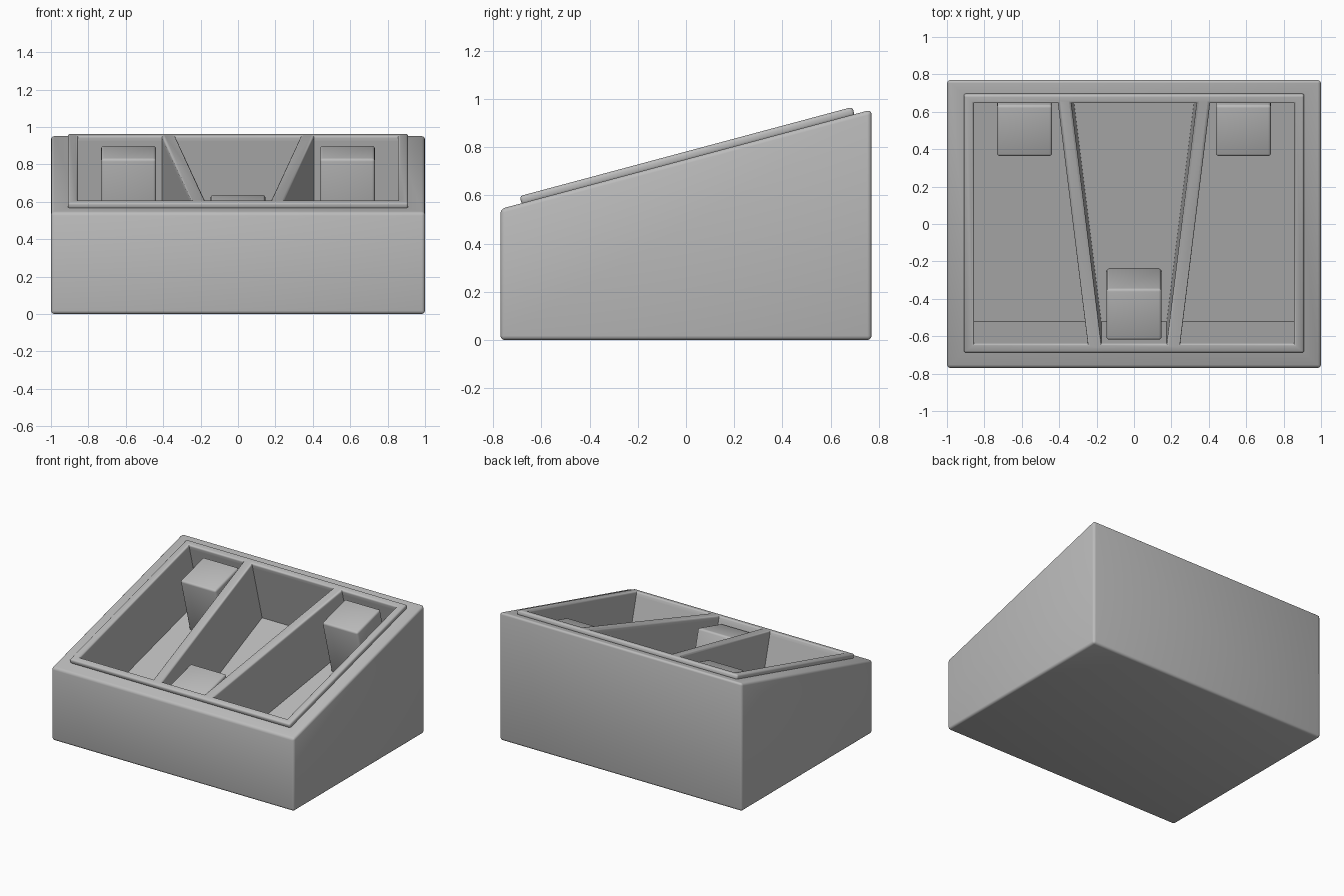
import bpy, bmesh, math
from mathutils import Matrix, Vector

if "Cube" in bpy.data.objects:
    bpy.data.objects.remove(bpy.data.objects["Cube"], do_unlink=True)

grey = bpy.data.materials.new("plain grey")
grey.use_nodes = True
COLOUR = (0.5, 0.5, 0.5, 1)
grey.diffuse_color = COLOUR
grey.node_tree.nodes["Principled BSDF"].inputs["Base Color"].default_value = COLOUR

SLOPE = math.radians(15)
DEPTH = 0.465
# Frame of the tilted tray: its top lies on local z = 0
TILT = Matrix.Translation((0, 0, 0.782)) @ Matrix.Rotation(SLOPE, 4, 'X')


def make_object(name, bm, matrix=None):
    bmesh.ops.recalc_face_normals(bm, faces=bm.faces)
    if matrix:
        bm.transform(matrix)
    mesh = bpy.data.meshes.new(name)
    bm.to_mesh(mesh)
    bm.free()
    mesh.materials.append(grey)
    obj = bpy.data.objects.new(name, mesh)
    bpy.context.collection.objects.link(obj)
    return obj


def round_edges(bm, radius):
    bmesh.ops.bevel(bm, geom=bm.edges[:], offset=radius, segments=3,
                    profile=0.5, affect='EDGES')


def loft(layers):
    """Closed solid through matching loops of points."""
    bm = bmesh.new()
    rings = [[bm.verts.new(p) for p in layer] for layer in layers]
    count = len(rings[0])
    for low, high in zip(rings, rings[1:]):
        for i in range(count):
            j = (i + 1) % count
            bm.faces.new((low[i], low[j], high[j], high[i]))
    bm.faces.new(rings[0])
    bm.faces.new(rings[-1])
    return bm


def block(name, x, y, z, radius):
    bm = loft([[(x[0], y[0], h), (x[1], y[0], h), (x[1], y[1], h), (x[0], y[1], h)]
               for h in z])
    round_edges(bm, radius)
    return make_object(name, bm, TILT)


def pocket(name, front, back):
    """Compartment cutter with a rounded, flared mouth."""
    y = 0.665
    flare = 0.013
    layers = []
    for grow, h in ((0, -DEPTH), (0, -flare), (0.13, -0.5 * flare),
                    (0.5, -0.13 * flare), (1, 0), (1, 0.1)):
        g = grow * flare
        layers.append([(front[0] - g, -y - g, h), (front[1] + g, -y - g, h),
                       (back[1] + g, y + g, h), (back[0] - g, y + g, h)])
    return make_object(name, loft(layers), TILT)


# Wedge-shaped housing
low, high = 0.544, 0.956
profile = [(-0.77, 0), (0.77, 0), (0.77, high), (-0.77, low)]
bm = loft([[(x, y, z) for y, z in profile] for x in (-1, 1)])
round_edges(bm, 0.018)
housing = make_object("housing", bm)

# Raised rim, rounded beneath so a fine groove surrounds it
rim = block("rim_and_dividers", (-0.91, 0.91), (-0.715, 0.715), (-0.038, 0), 0.013)

# Three compartments separated by slanting dividers
cutters = [
    pocket("middle_cutter", (-0.175, 0.175), (-0.335, 0.335)),
    pocket("left_cutter", (0.247, 0.855), (0.407, 0.855)),
    pocket("right_cutter", (-0.855, -0.247), (-0.855, -0.407)),
]
for part in (housing, rim):
    bpy.context.view_layer.objects.active = part
    for cutter in cutters:
        cut = part.modifiers.new("compartment", 'BOOLEAN')
        cut.operation = 'DIFFERENCE'
        cut.solver = 'EXACT'
        cut.object = cutter
        bpy.ops.object.modifier_apply(modifier=cut.name)
for cutter in cutters:
    bpy.data.objects.remove(cutter, do_unlink=True)

# Support posts standing on the compartment floors
HALF = 0.147
posts = [block(name, (x - HALF, x + HALF), (y, y + 0.285),
               (-DEPTH - 0.02, -0.047), 0.015)
         for name, x, y in (("left_post", 0.585, 0.36), ("right_post", -0.585, 0.36),
                            ("middle_post", 0, -0.657))]

# Smooth shading with sharp edges kept
bpy.ops.object.select_all(action='DESELECT')
for obj in [housing, rim] + posts:
    obj.select_set(True)
bpy.context.view_layer.objects.active = housing
bpy.ops.object.shade_smooth_by_angle(angle=math.radians(35))
